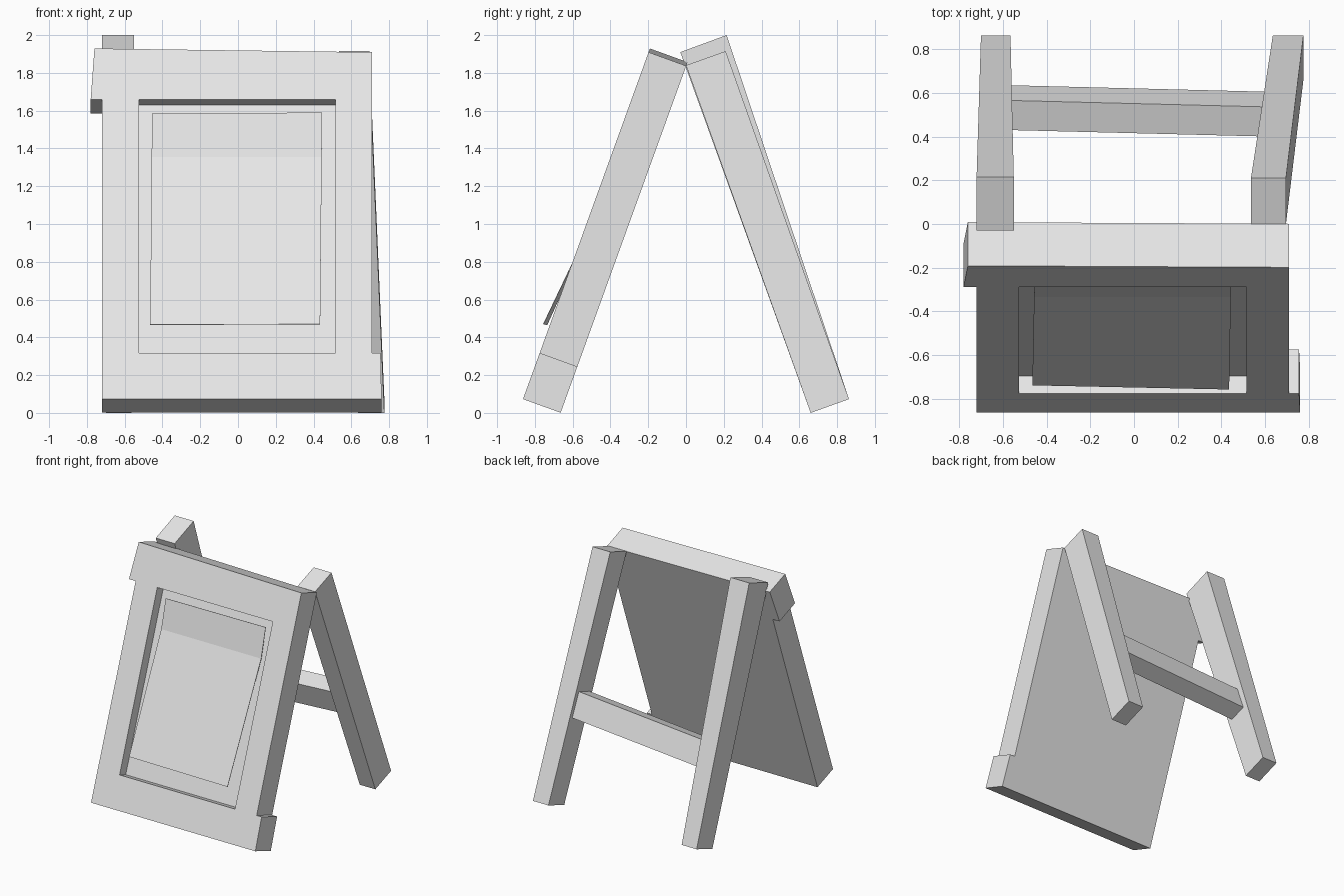
import bpy
import bmesh
from math import radians
from mathutils import Matrix, Vector

default = bpy.data.objects.get("Cube")
if default:
    bpy.data.objects.remove(default, do_unlink=True)

grey = bpy.data.materials.new("light_grey")
grey.use_nodes = True
colour = (0.8, 0.8, 0.8, 1)
grey.diffuse_color = colour
grey.node_tree.nodes["Principled BSDF"].inputs["Base Color"].default_value = colour


def add_object(name, bm):
    bmesh.ops.recalc_face_normals(bm, faces=bm.faces)
    mesh = bpy.data.meshes.new(name)
    bm.to_mesh(mesh)
    bm.free()
    mesh.materials.append(grey)
    obj = bpy.data.objects.new(name, mesh)
    bpy.context.collection.objects.link(obj)
    return obj


def prism(name, outline, z_low, z_high, matrix):
    """Extrude a flat outline between two depths, then place it."""
    bm = bmesh.new()
    face = bm.faces.new([bm.verts.new((x, y, z_low)) for x, y in outline])
    ext = bmesh.ops.extrude_face_region(bm, geom=[face])
    moved = [v for v in ext["geom"] if isinstance(v, bmesh.types.BMVert)]
    bmesh.ops.translate(bm, verts=moved, vec=(0, 0, z_high - z_low))
    bm.transform(matrix)
    return add_object(name, bm)


def bridge(name, start, end):
    """Beam between two four-cornered ends."""
    bm = bmesh.new()
    a = [bm.verts.new(p) for p in start]
    b = [bm.verts.new(p) for p in end]
    bm.faces.new(a)
    bm.faces.new(b)
    for i in range(4):
        j = (i + 1) % 4
        bm.faces.new((a[i], a[j], b[j], b[i]))
    return add_object(name, bm)


# Leaning front board with corner steps; local y runs up the slope
lean = radians(19.9)
slope = Matrix.Translation((0, -0.863, 0.073)) @ Matrix.Rotation(radians(90) - lean, 4, "X")
outline = [(-0.72, 0), (0.76, 0), (0.755, 0.26), (0.71, 0.26), (0.71, 1.953),
           (-0.76, 1.974), (-0.78, 1.686), (-0.72, 1.686)]
board = prism("front_board", outline, -0.212, 0, slope)

# Sunken window in the board
window = [(-0.525, 0.26), (0.515, 0.26), (0.515, 1.686), (-0.525, 1.686)]
cutter = prism("window_cutter", window, -0.085, 0.2, slope)
cutter.hide_render = True
mod = board.modifiers.new("window", "BOOLEAN")
mod.operation = "DIFFERENCE"
mod.solver = "EXACT"
mod.object = cutter
bpy.context.view_layer.objects.active = board
bpy.ops.object.modifier_apply(modifier="window")
bpy.data.objects.remove(cutter, do_unlink=True)

# Creased paper sheet, its lower edge lifting off the board
rows = [((-0.465, -0.738, 0.467), (0.435, -0.757, 0.47)),
        ((-0.457, -0.335, 1.355), (0.443, -0.335, 1.355)),
        ((-0.455, -0.28, 1.585), (0.445, -0.28, 1.59))]
bm = bmesh.new()
verts = [[bm.verts.new(p) for p in row] for row in rows]
for low, high in zip(verts, verts[1:]):
    bm.faces.new((low[0], low[1], high[1], high[0]))
paper = add_object("paper_sheet", bm)
paper.modifiers.new("thickness", "SOLIDIFY").thickness = 0.004


# Rear legs, each end given as x range and the front and back (y, z) edges
def leg_end(x0, x1, front, back):
    return [(x0, *front), (x1, *front), (x1, *back), (x0, *back)]


foot = ((0.66, 0.0), (0.863, 0.073))
bridge("right_rear_leg", leg_end(-0.70, -0.565, *foot),
       leg_end(-0.72, -0.55, (-0.03, 1.91), (0.215, 2.0)))
bridge("left_rear_leg", leg_end(0.635, 0.775, *foot),
       leg_end(0.535, 0.695, (0.0, 1.84), (0.21, 1.915)))


# Crossbar between the rear legs, tilted with them
def bar_end(x, y, z):
    turn = Matrix.Rotation(lean, 3, "X")
    return [Vector((x, y, z)) + turn @ Vector((0, sy * 0.072, sz * 0.102))
            for sy, sz in ((-1, -1), (1, -1), (1, 1), (-1, 1))]


bridge("rear_crossbar", bar_end(-0.6, 0.533, 0.685), bar_end(0.63, 0.502, 0.77))
